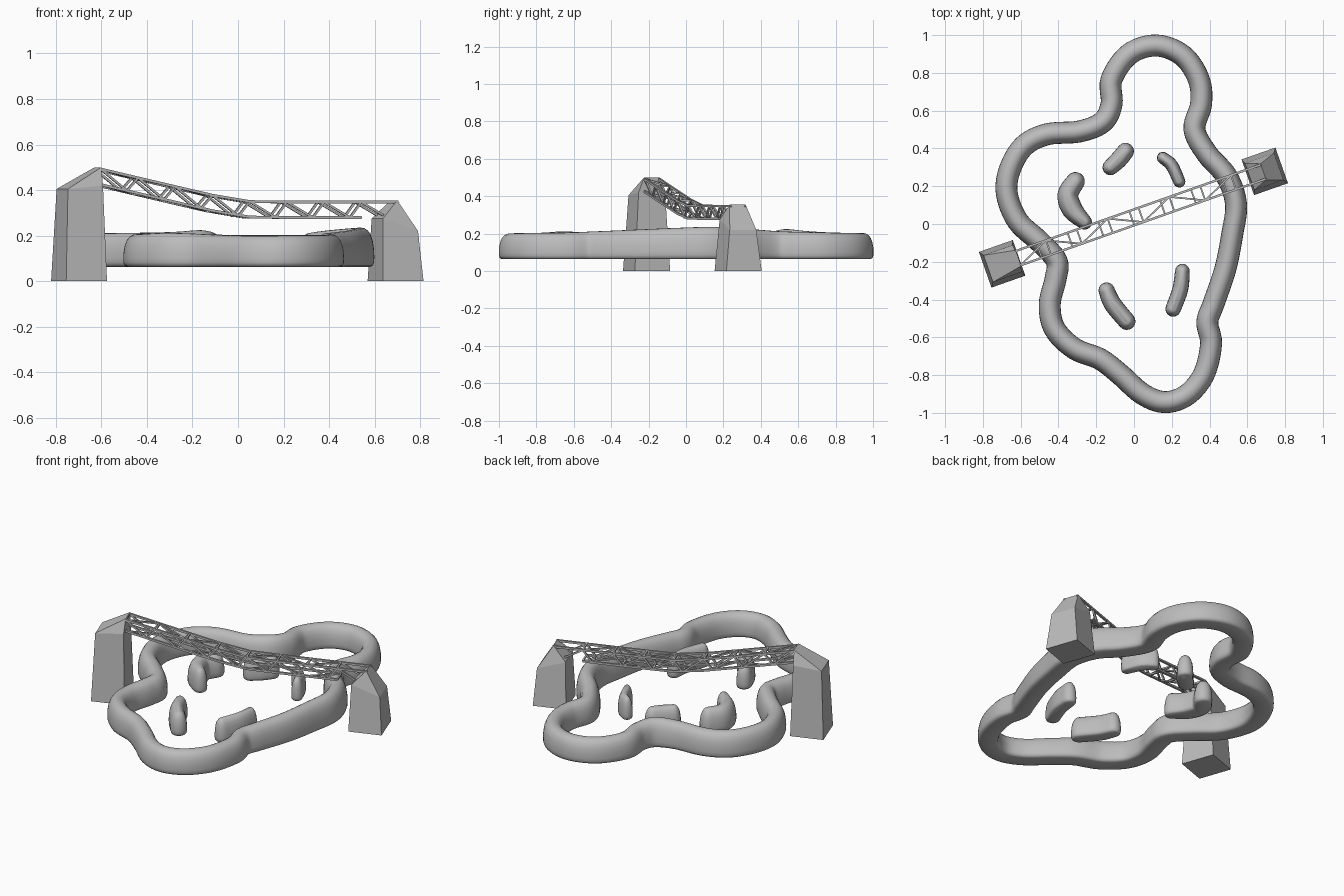
import bpy, bmesh, math
from mathutils import Vector

if "Cube" in bpy.data.objects:
    bpy.data.objects.remove(bpy.data.objects["Cube"])

grey = bpy.data.materials.new("stone grey")
grey.diffuse_color = (0.5, 0.5, 0.5, 1)
grey.use_nodes = True
grey.node_tree.nodes["Principled BSDF"].inputs["Base Color"].default_value = grey.diffuse_color


def finish(bm, name, smooth=None):
    bmesh.ops.remove_doubles(bm, verts=bm.verts, dist=1e-5)
    bmesh.ops.recalc_face_normals(bm, faces=bm.faces)
    me = bpy.data.meshes.new(name)
    bm.to_mesh(me)
    bm.free()
    me.materials.append(grey)
    ob = bpy.data.objects.new(name, me)
    bpy.context.collection.objects.link(ob)
    if smooth:
        bpy.ops.object.select_all(action='DESELECT')
        ob.select_set(True)
        bpy.context.view_layer.objects.active = ob
        bpy.ops.object.shade_smooth_by_angle(angle=math.radians(smooth))
    return ob


def spline(pts, closed, steps):
    """Catmull-Rom curve through pts."""
    n = len(pts)
    P = [Vector(p) for p in pts]
    get = (lambda i: P[i % n]) if closed else (lambda i: P[max(0, min(n - 1, i))])
    out = []
    for i in range(n if closed else n - 1):
        a, b, c, d = get(i - 1), get(i), get(i + 1), get(i + 2)
        for k in range(steps):
            t = k / steps
            out.append(0.5 * (2 * b + (c - a) * t + (2 * a - 5 * b + 4 * c - d) * t * t
                              + (3 * b - a - 3 * c + d) * t ** 3))
    if not closed:
        out.append(P[-1])
    return out


# Half section shared by ring and islands: flat foot, domed top
half = [(0, 0), (.7, 0), (.9, .04), (.985, .13), (1, .25), (.975, .45), (.88, .66),
        (.72, .82), (.5, .93), (.25, .985), (0, 1)]
FLOOR = 0.063


def bridge_loops(bm, rows, wrap):
    m = len(rows[0])
    for j in range(len(rows) if wrap else len(rows) - 1):
        r0, r1 = rows[j], rows[(j + 1) % len(rows)]
        for i in range(m):
            bm.faces.new((r0[i], r0[(i + 1) % m], r1[(i + 1) % m], r1[i]))


# Winding ring: x, y, top height
ring = [(.12, .945, .203), (.26, .89, .203), (.343, .765, .205), (.355, .635, .208),
        (.32, .5, .212), (.388, .37, .222), (.492, .25, .232), (.54, .105, .235),
        (.52, -.055, .23), (.483, -.24, .222), (.42, -.425, .214), (.388, -.52, .21),
        (.408, -.635, .205), (.37, -.795, .203), (.28, -.905, .202), (.163, -.943, .2),
        (.045, -.9, .2), (-.075, -.795, .203), (-.18, -.715, .208), (-.315, -.66, .212),
        (-.42, -.555, .207), (-.446, -.425, .206), (-.415, -.29, .21), (-.41, -.195, .212),
        (-.498, -.095, .212), (-.615, .015, .21), (-.673, .16, .21), (-.657, .29, .21),
        (-.583, .413, .21), (-.46, .475, .212), (-.288, .49, .216), (-.166, .54, .224),
        (-.119, .635, .214), (-.119, .765, .206), (-.024, .9, .203)]
section = half + [(-s, h) for s, h in half[-2:0:-1]]
path = spline(ring, True, 6)
bm = bmesh.new()
rows = []
for i, c in enumerate(path):
    t = path[(i + 1) % len(path)] - path[i - 1]
    nrm = Vector((t.y, -t.x, 0)).normalized() * .058
    rows.append([bm.verts.new((c.x + nrm.x * s, c.y + nrm.y * s, FLOOR + (c.z - FLOOR) * h))
                 for s, h in section])
bridge_loops(bm, rows, True)
finish(bm, "winding_ring", 50)


# Bean-shaped islands: path of (x, y, radius)
def island(name, pts, top):
    p = spline(pts, False, 5)
    n = len(p)
    ang = []
    for i in range(n):
        t = p[min(i + 1, n - 1)] - p[max(i - 1, 0)]
        ang.append(math.atan2(t.y, t.x))
    rim = [(p[i], ang[i] - math.pi / 2) for i in range(n)]
    rim += [(p[-1], ang[-1] - math.pi / 2 + math.pi * k / 8) for k in range(1, 8)]
    rim += [(p[i], ang[i] + math.pi / 2) for i in reversed(range(n))]
    rim += [(p[0], ang[0] + math.pi / 2 + math.pi * k / 8) for k in range(1, 8)]
    bm = bmesh.new()
    rows = [[bm.verts.new((c.x + math.cos(a) * c.z * s, c.y + math.sin(a) * c.z * s,
                           FLOOR + (top - FLOOR) * h)) for c, a in rim] for s, h in half[1:-1]]
    bridge_loops(bm, rows, False)
    # close top and bottom with strips across the bean
    for row in (rows[0], rows[-1]):
        bm.faces.new(row)
    finish(bm, name, 50)


island("island_back_left", [(-.125, .30, .042), (-.082, .34, .046), (-.045, .385, .045)], .2)
island("island_back_right", [(.153, .35, .032), (.2, .31, .034), (.24, .225, .032)], .195)
island("island_left", [(-.31, .225, .05), (-.35, .155, .055), (-.325, .075, .055),
                       (-.262, .01, .04)], .205)
island("island_front_left", [(-.145, -.352, .043), (-.112, -.425, .047), (-.038, -.515, .046)], .2)
island("island_front_right", [(.256, -.25, .039), (.245, -.345, .042), (.207, -.45, .041)], .2)

# Bridge frame: u along the span, v across it
A = math.radians(19.4)
MID = Vector((-.003, .034, 0))


def W(u, v, z):
    return MID + Vector((u * math.cos(A) - v * math.sin(A), u * math.sin(A) + v * math.cos(A), z))


# Towers: square foot, tapered shoulder, narrow ridge
def tower(name, uc, out, z_out, z_in, ridge_u, ridge_z):
    bm = bmesh.new()

    def V(d, v, z):
        return bm.verts.new(W(uc + d * out, v, z))
    base = [V(d, v, 0) for d, v in ((.095, -.1), (.095, .1), (-.095, .1), (-.095, -.1))]
    sh = [V(.078, -.075, z_out), V(.078, .075, z_out), V(-.085, .075, z_in), V(-.085, -.075, z_in)]
    a, b = V(ridge_u, -.045, ridge_z), V(ridge_u, .045, ridge_z)
    bm.faces.new(base)
    bridge_loops(bm, [base, sh], False)
    bm.faces.new((sh[0], sh[1], b, a))
    bm.faces.new((sh[2], sh[3], a, b))
    bm.faces.new((sh[1], sh[2], b))
    bm.faces.new((sh[3], sh[0], a))
    finish(bm, name)


tower("left_tower", -.737, -1, .405, .42, -.088, .5)
tower("right_tower", .737, 1, .22, .275, -.008, .355)


# Truss span
def bar(bm, a, b, w):
    d = b - a
    q = d.to_track_quat('Z', 'Y')
    g = [[bm.verts.new(p + q @ Vector((x * w, y * w, 0)))
          for x, y in ((-.5, -.5), (.5, -.5), (.5, .5), (-.5, .5))] for p in (a, b)]
    bridge_loops(bm, g, False)
    bm.faces.new(g[0])
    bm.faces.new(g[1])


def top_z(u):
    k = .05
    return .347 + .2225 * (math.sqrt(u * u + k * k) - u) / 2


def node(i, v, low):
    u = U0 + (U1 - U0) * i / N
    return W(u, v * .04, top_z(u) - .068 * low)


U0, U1, N = -.65, .735, 8
chords, braces = bmesh.new(), bmesh.new()
for i in range(N):
    for v in (-1, 1):
        bar(chords, node(i, v, 0), node(i + 1, v, 0), .012)
        if i < N - 1:
            bar(chords, node(i, v, 1), node(i + 1, v, 1), .012)
        # side diagonals and posts
        bar(braces, node(i, v, 0), node(i + .7, v, 1), .01)
        bar(braces, node(i + .7, v, 1), node(i + 1, v, 0), .01)
    for low in (0, 1):
        o = .7 * low if i < N - 1 else 0
        # cross ties and lateral diagonals
        bar(braces, node(i + o, -1, low), node(i + o, 1, low), .009)
        s = 1 if i % 2 else -1
        if i < N - 1:
            bar(braces, node(i, s, low), node(i + 1, -s, low), .009)
for bm, name in ((chords, "bridge_chords"), (braces, "bridge_braces")):
    finish(bm, name)
